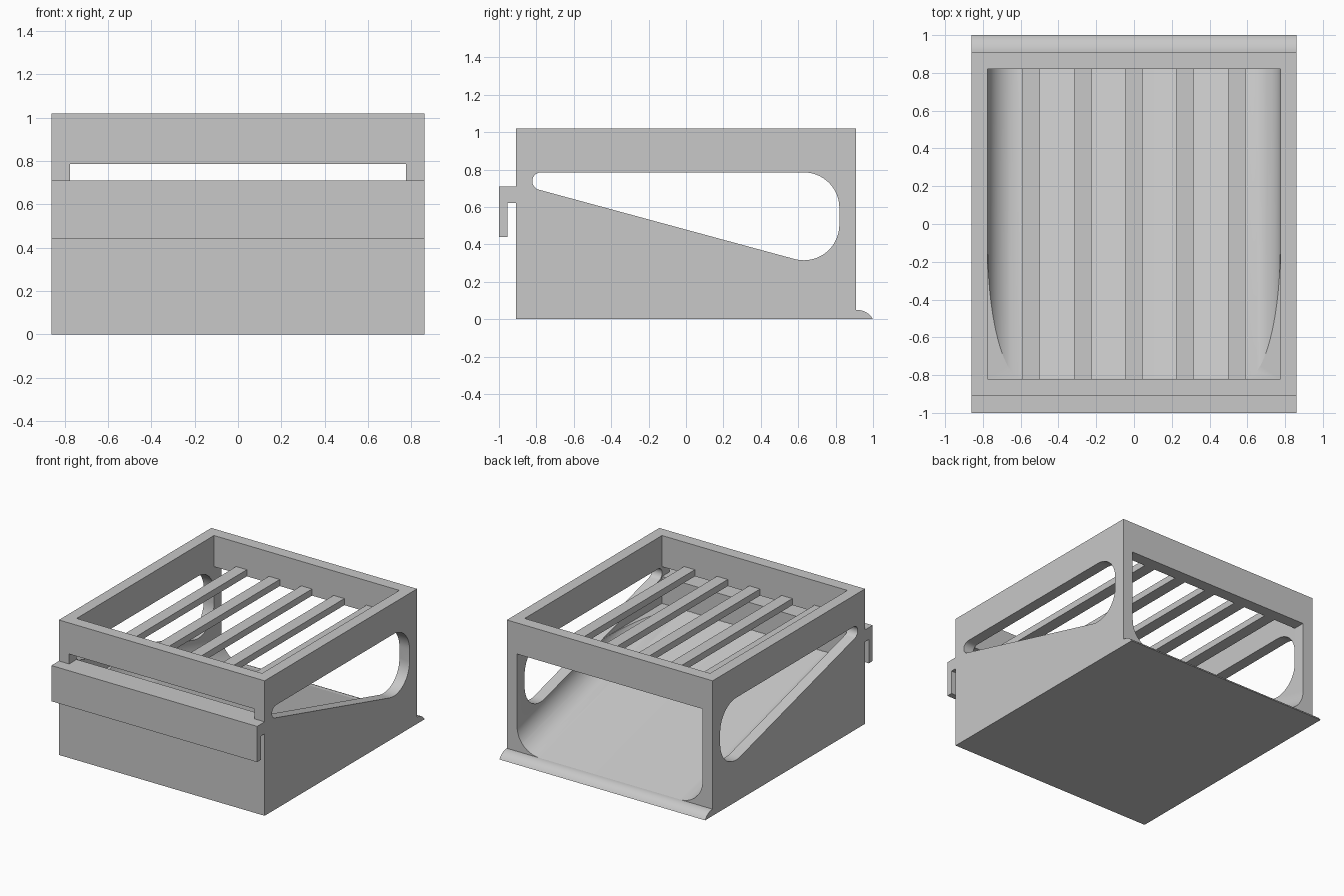
import bpy
import bmesh
from math import sin, cos, radians

default = bpy.data.objects.get("Cube")
if default:
    bpy.data.objects.remove(default, do_unlink=True)

grey = bpy.data.materials.new("plain_grey")
grey.use_nodes = True
grey.diffuse_color = (0.58, 0.58, 0.58, 1)
grey.node_tree.nodes["Principled BSDF"].inputs["Base Color"].default_value = (0.58, 0.58, 0.58, 1)

HALF_W, HALF_D, HEIGHT = 0.86, 0.91, 1.02
IN_W, IN_D = 0.775, 0.82
OPEN_TOP = 0.785
LEDGE = 0.507
FILLET = 0.187


def loft(name, start, end):
    """Solid between two matching rings of points."""
    bm = bmesh.new()
    a = [bm.verts.new(p) for p in start]
    b = [bm.verts.new(p) for p in end]
    bm.faces.new(a)
    bm.faces.new(b)
    for i in range(len(a)):
        j = (i + 1) % len(a)
        bm.faces.new((a[i], a[j], b[j], b[i]))
    bmesh.ops.recalc_face_normals(bm, faces=bm.faces)
    mesh = bpy.data.meshes.new(name)
    bm.to_mesh(mesh)
    bm.free()
    obj = bpy.data.objects.new(name, mesh)
    bpy.context.collection.objects.link(obj)
    mesh.materials.append(grey)
    return obj


def along_x(name, profile, half):
    """Extrude a (y, z) profile across the width."""
    return loft(name, [(-half, y, z) for y, z in profile], [(half, y, z) for y, z in profile])


def box(name, x0, x1, y0, y1, z0, z1):
    ring = [(y0, z0), (y1, z0), (y1, z1), (y0, z1)]
    return loft(name, [(x0, y, z) for y, z in ring], [(x1, y, z) for y, z in ring])


def arc(cx, cy, r, a0, a1, steps=14):
    angles = [radians(a0 + (a1 - a0) * i / steps) for i in range(steps + 1)]
    return [(cx + r * cos(a), cy + r * sin(a)) for a in angles]


def chute_ring(y):
    """Chute section with rounded lower corners; its floor falls to the rear."""
    z = 0.05 + (HALF_D - y) * (LEDGE - 0.05) / (HALF_D + IN_D)
    centre = IN_W - FILLET
    pts = arc(-centre, z + FILLET, FILLET, 180, 270) + arc(centre, z + FILLET, FILLET, 270, 360)
    return [(x, y, h) for x, h in pts + [(IN_W, OPEN_TOP), (-IN_W, OPEN_TOP)]]


def cut(target, cutter):
    mod = target.modifiers.new("cut", "BOOLEAN")
    mod.operation = "DIFFERENCE"
    mod.solver = "EXACT"
    mod.object = cutter
    bpy.context.view_layer.objects.active = target
    bpy.ops.object.modifier_apply(modifier=mod.name)
    bpy.data.objects.remove(cutter, do_unlink=True)


def smooth(obj):
    bpy.ops.object.select_all(action="DESELECT")
    obj.select_set(True)
    bpy.context.view_layer.objects.active = obj
    bpy.ops.object.shade_smooth_by_angle(angle=radians(25))


# Housing: open top, square-cornered down to the ledge level
housing = box("housing", -HALF_W, HALF_W, -HALF_D, HALF_D, 0, HEIGHT)
cut(housing, box("cavity_cutter", -IN_W, IN_W, -IN_D, IN_D, LEDGE, HEIGHT + 0.2))

# Sloping rounded chute, running out through the rear opening
cut(housing, loft("chute_cutter", chute_ring(-IN_D + 0.003), chute_ring(HALF_D + 0.05)))

# Slot through the front wall
cut(housing, box("slot_cutter", -IN_W, IN_W, -HALF_D - 0.05, -IN_D + 0.02, 0.71, OPEN_TOP))

# Tapered rounded window through both sides
window = (arc(-0.775, 0.738, 0.047, 90, 255)
          + arc(0.63, 0.505, 0.19, 255, 360)
          + arc(0.63, 0.595, 0.19, 0, 90))
cut(housing, along_x("window_cutter", window, 1))
smooth(housing)

# Grille slats
for i, x in enumerate((-0.545, -0.27, 0, 0.27, 0.545)):
    box(f"slat_{i + 1}", x - 0.045, x + 0.045, -IN_D, IN_D, OPEN_TOP, 0.835)

# Hanging hook across the front
hook = [(-HALF_D, 0.71), (-1, 0.71), (-1, 0.44), (-0.955, 0.44), (-0.955, 0.62), (-HALF_D, 0.62)]
along_x("front_hook", hook, HALF_W)

# Rounded lip along the rear foot
lip = [(HALF_D, 0), (HALF_D, 0.05)] + arc(0.9134, -0.05, 0.1, 90, 30, 8)
smooth(along_x("rear_lip", lip, HALF_W))
